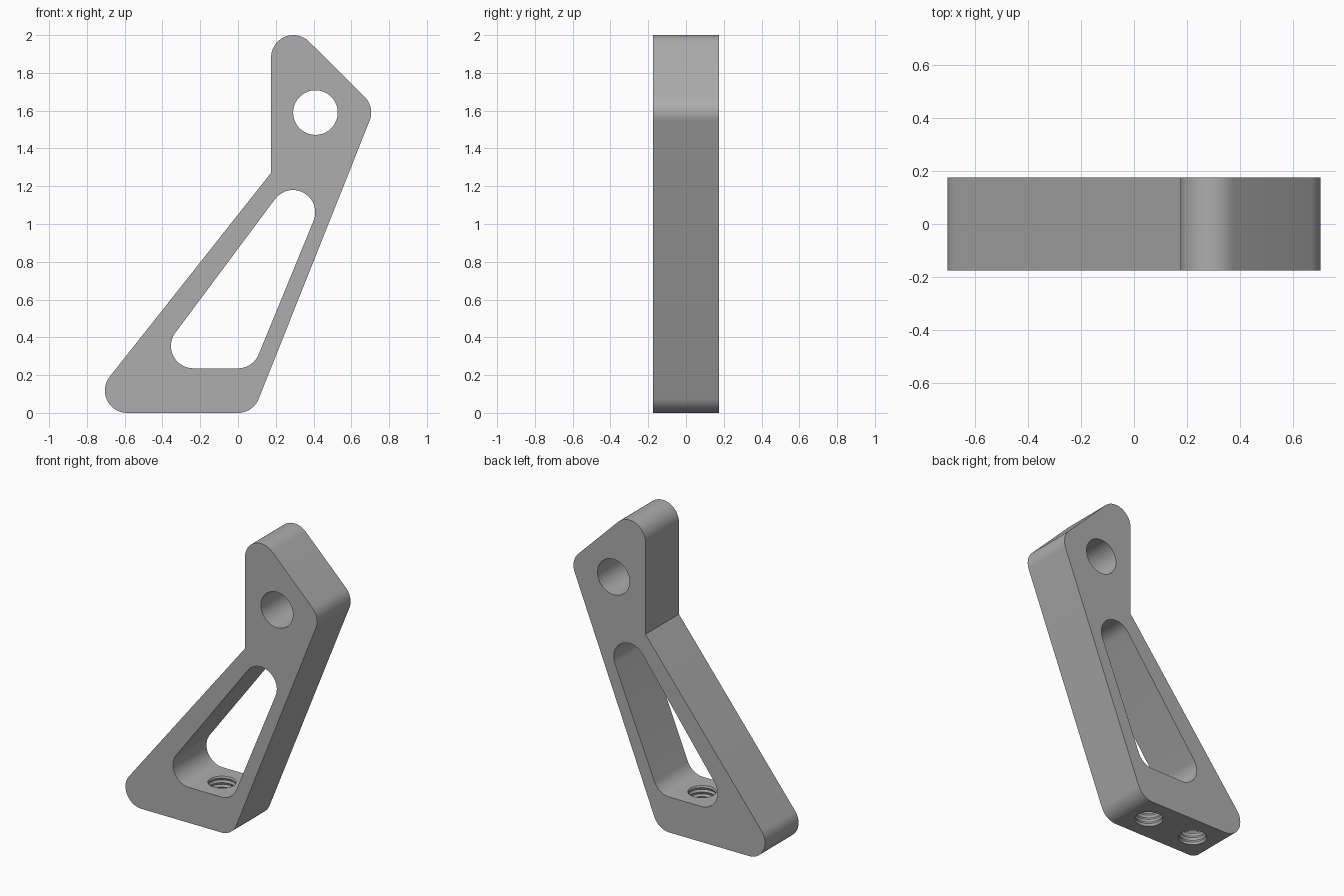
import bpy, bmesh, math
from mathutils import Vector

if "Cube" in bpy.data.objects:
    bpy.data.objects.remove(bpy.data.objects["Cube"], do_unlink=True)

R = 0.118          # corner and pivot hole radius
HALF = 0.176       # half thickness

grey = bpy.data.materials.new("machined_grey")
grey.use_nodes = True
colour = (0.42, 0.42, 0.42, 1)
grey.diffuse_color = colour
grey.node_tree.nodes["Principled BSDF"].inputs["Base Color"].default_value = colour


def rounded(centres, r=R, steps=14):
    """Offset a counter-clockwise polygon: arcs at convex corners, mitres at concave."""
    pts = [Vector(c) for c in centres]
    out = []
    for i, p in enumerate(pts):
        a = (p - pts[i - 1]).normalized()
        b = (pts[(i + 1) % len(pts)] - p).normalized()
        n1, n2 = Vector((a.y, -a.x)), Vector((b.y, -b.x))
        turn = math.atan2(a.x * b.y - a.y * b.x, a.dot(b))
        if turn < 0:
            out.append(p + r * (n1 + n2) / (1 + n1.dot(n2)))
            continue
        start = math.atan2(n1.y, n1.x)
        for k in range(steps + 1):
            t = start + turn * k / steps
            out.append(p + r * Vector((math.cos(t), math.sin(t))))
    return out


def circle(x, z, r, n=64):
    return [Vector((x + r * math.cos(math.tau * k / n), z + r * math.sin(math.tau * k / n)))
            for k in range(n)]


def finish(name, bm):
    bmesh.ops.recalc_face_normals(bm, faces=bm.faces)
    mesh = bpy.data.meshes.new(name)
    bm.to_mesh(mesh)
    bm.free()
    mesh.materials.append(grey)
    ob = bpy.data.objects.new(name, mesh)
    bpy.context.collection.objects.link(ob)
    return ob


def prism(name, outline, half):
    bm = bmesh.new()
    face = bm.faces.new([bm.verts.new((p.x, -half, p.y)) for p in outline])
    ext = bmesh.ops.extrude_face_region(bm, geom=[face])
    verts = [v for v in ext["geom"] if isinstance(v, bmesh.types.BMVert)]
    bmesh.ops.translate(bm, verts=verts, vec=(0, 2 * half, 0))
    return finish(name, bm)


def threaded_cutter(name, x, top, r=0.088, depth=0.007, pitch=0.03, n=40):
    """Ridged round plug running from below the base up to the given height."""
    profile = [(r, -0.02), (r, 0.0)]
    z = 0.0
    while z + pitch < top:
        profile += [(r - depth, z + pitch / 2), (r, z + pitch)]
        z += pitch
    profile.append((r, top))
    bm = bmesh.new()
    rings = [[bm.verts.new((x + q * math.cos(math.tau * k / n), q * math.sin(math.tau * k / n), h))
              for k in range(n)] for q, h in profile]
    for low, high in zip(rings, rings[1:]):
        for k in range(n):
            m = (k + 1) % n
            bm.faces.new((low[k], low[m], high[m], high[k]))
    bm.faces.new(rings[0])
    bm.faces.new(rings[-1])
    return finish(name, bm)


# Bracket body with rounded corners and one sharp inner corner
body = prism("bracket", rounded([(-0.587, R), (0, R), (0.587, 1.59),
                                 (0.293, 1.882), (0.293, 1.23)]), HALF)

# Window, pivot hole, through bolt hole and blind bolt hole
cutters = [
    prism("window_cutter", rounded([(-0.237, 0.354), (0, 0.354), (0.291, 1.062)]), 0.3),
    prism("pivot_cutter", circle(0.41, 1.59, R), 0.3),
    threaded_cutter("through_bolt_cutter", -0.118, 0.28),
    threaded_cutter("blind_bolt_cutter", -0.47, 0.235),
]
for c in cutters:
    c.hide_render = True
    mod = body.modifiers.new(c.name, "BOOLEAN")
    mod.operation, mod.solver, mod.object = "DIFFERENCE", "EXACT", c

# Bake the cuts and drop the helpers
deps = bpy.context.evaluated_depsgraph_get()
baked = bpy.data.meshes.new_from_object(body.evaluated_get(deps))
body.modifiers.clear()
body.data = baked
for c in cutters:
    bpy.data.objects.remove(c, do_unlink=True)

bpy.ops.object.select_all(action="DESELECT")
body.select_set(True)
bpy.context.view_layer.objects.active = body
bpy.ops.object.shade_smooth_by_angle(angle=math.radians(25))
